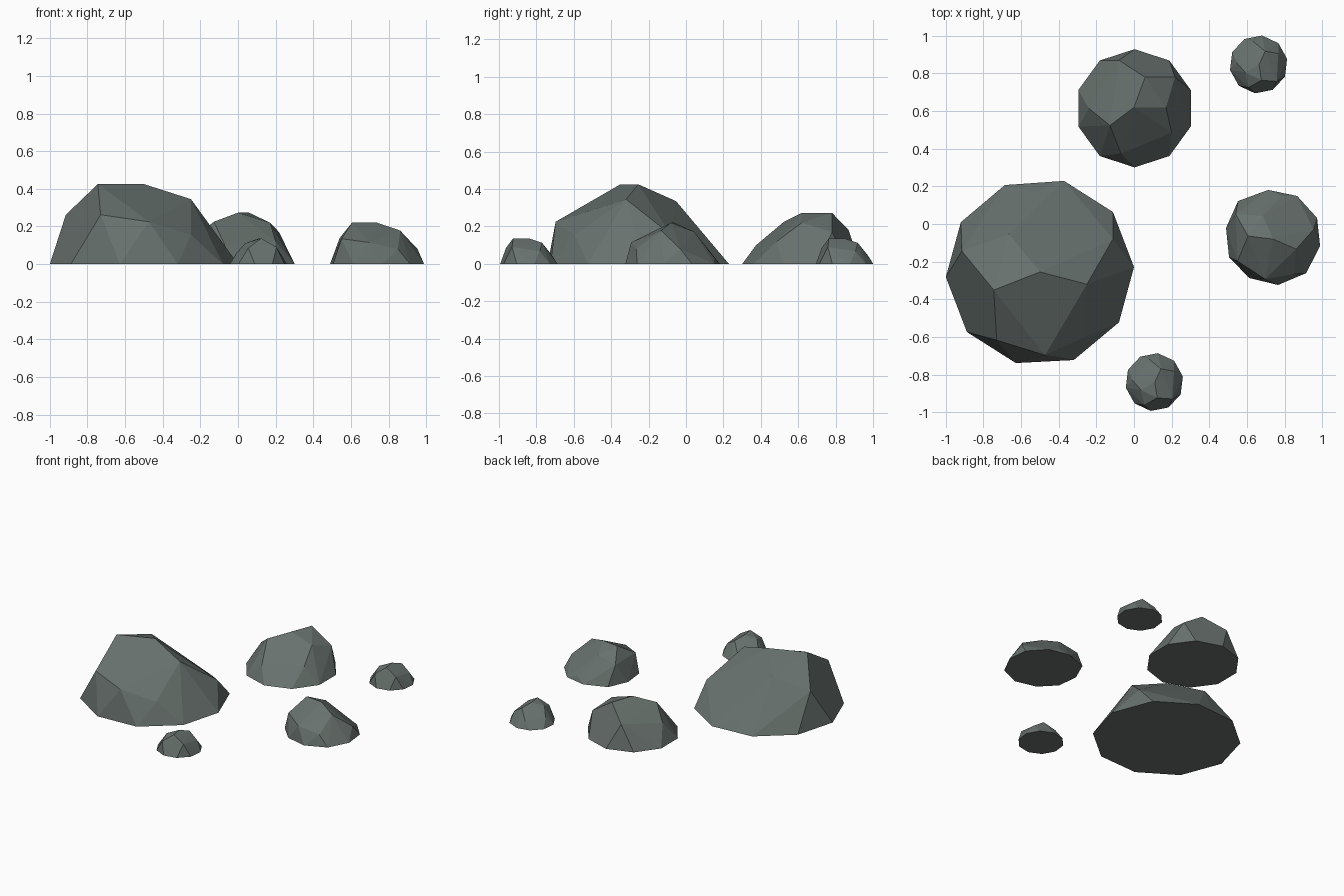
import bpy, bmesh, math
from mathutils import Matrix

if "Cube" in bpy.data.objects:
    bpy.data.objects.remove(bpy.data.objects["Cube"])

stone = bpy.data.materials.new("dark_grey_green_stone")
stone.diffuse_color = (0.136, 0.165, 0.153, 1)
stone.use_nodes = True
stone.node_tree.nodes["Principled BSDF"].inputs["Base Color"].default_value = stone.diffuse_color


def rock(name, base, upper, matrix=Matrix.Identity(4)):
    """Faceted boulder: convex hull of a ground outline and upper corners."""
    bm = bmesh.new()
    for x, y in base:
        bm.verts.new((x, y, 0))
    for p in upper:
        bm.verts.new(p)
    res = bmesh.ops.convex_hull(bm, input=bm.verts[:])
    loose = [v for v in bm.verts if not v.link_faces]
    bmesh.ops.delete(bm, geom=loose, context='VERTS')
    # merge nearly coplanar triangles into larger facets
    bmesh.ops.dissolve_limit(bm, angle_limit=math.radians(2),
                             verts=bm.verts[:], edges=bm.edges[:])
    bm.transform(matrix)
    bmesh.ops.recalc_face_normals(bm, faces=bm.faces[:])
    mesh = bpy.data.meshes.new(name)
    bm.to_mesh(mesh)
    bm.free()
    mesh.materials.append(stone)
    obj = bpy.data.objects.new(name, mesh)
    bpy.context.collection.objects.link(obj)
    return obj


# large boulder, front left
rock("large_boulder",
     [(-.92, .01), (-.686, .207), (-.372, .229), (-.112, .064), (0, -.229),
      (-.08, -.523), (-.32, -.723), (-.628, -.739), (-.888, -.574), (-1, -.282)],
     [(-.745, -.351, .425), (-.5, -.255, .425), (-.25, -.32, .345),
      (-.665, -.053, .335), (-.52, .17, .07), (-.915, -.144, .262),
      (-.112, -.08, .155), (-.25, -.596, .155), (-.473, -.697, .225),
      (-.73, -.617, .262)])

# medium boulder, right
rock("right_boulder",
     [(.553, .122), (.713, .181), (.867, .149), (.973, .032), (.989, -.117),
      (.915, -.261), (.766, -.324), (.612, -.287), (.505, -.176), (.489, -.021)],
     [(.606, -.064, .22), (.739, -.08, .22), (.862, -.133, .178),
      (.686, .043, .172), (.782, .149, .035), (.54, .053, .138),
      (.954, -.03, .08), (.85, -.266, .08), (.697, -.293, .115),
      (.55, -.197, .135)])

# medium boulder, back; defined around its own centre so it can be reused
round_base = [(.314 * math.cos(math.radians(90 + 36 * i)),
               .314 * math.sin(math.radians(90 + 36 * i))) for i in range(10)]
round_top = [(-.003, .005, .273), (.056, .165, .273), (.167, .005, .22),
             (.215, .165, .17), (-.131, -.091, .225), (-.083, .255, .18),
             (-.243, 0, .135), (-.072, -.24, .1), (.197, -.13, .12)]
rock("back_boulder", round_base, round_top, Matrix.Translation((.003, .615, 0)))

# two small stones: the back boulder turned and halved
for name, x, y in (("back_small_stone", .662, .848),
                   ("front_small_stone", .108, -.84)):
    m = (Matrix.Translation((x, y, 0)) @ Matrix.Rotation(math.radians(209), 4, 'Z')
         @ Matrix.Diagonal((.492, .492, .5, 1)))
    rock(name, round_base, round_top, m)
